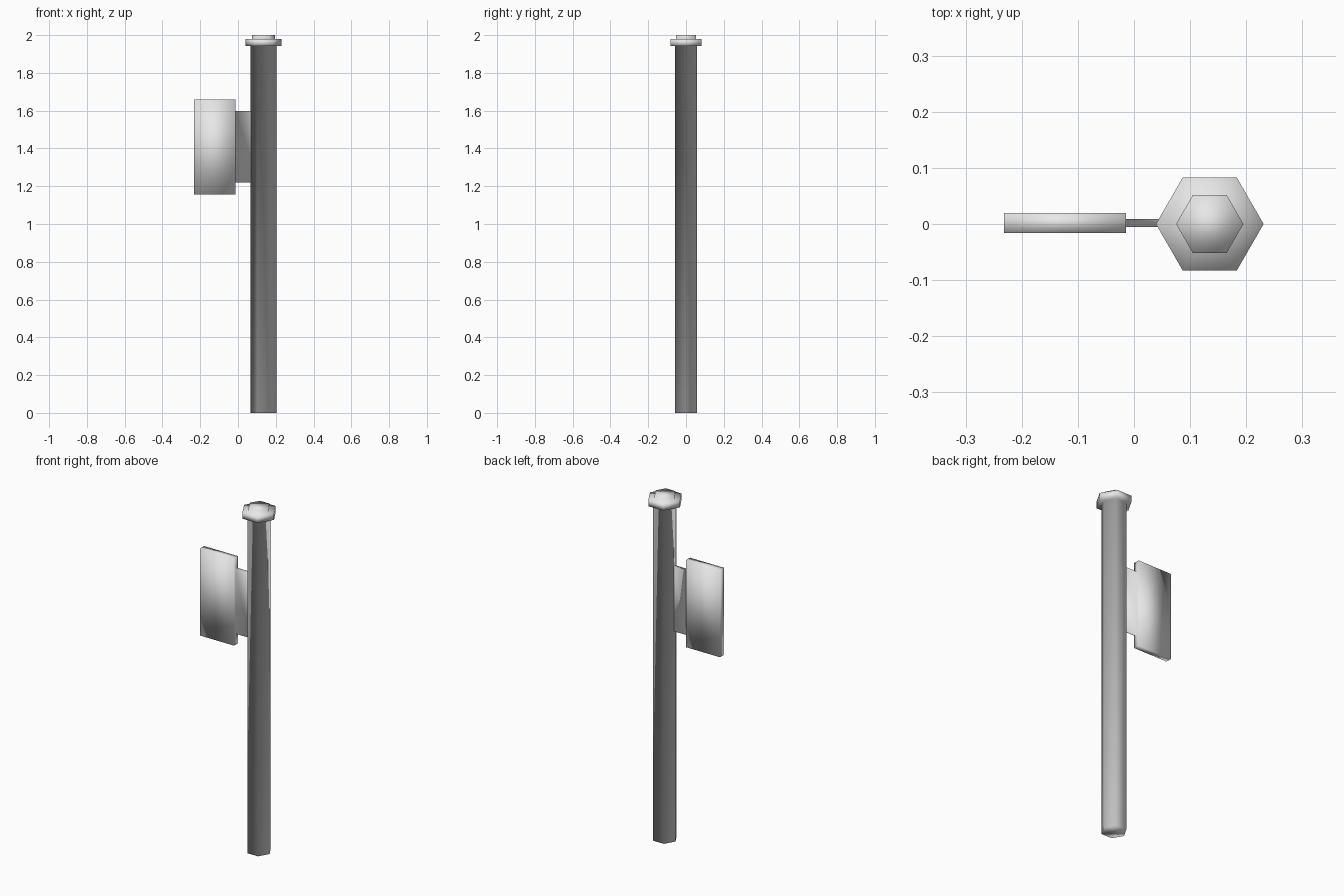
import bpy, bmesh, math

cube = bpy.data.objects.get("Cube")
if cube:
    bpy.data.objects.remove(cube, do_unlink=True)

grey = bpy.data.materials.new("light grey")
grey.use_nodes = True
colour = (0.8, 0.8, 0.8, 1)
grey.diffuse_color = colour
grey.node_tree.nodes["Principled BSDF"].inputs["Base Color"].default_value = colour


def loft(name, rings):
    """Join equal-sized rings of points into one closed, smooth-shaded skin."""
    bm = bmesh.new()
    loops = [[bm.verts.new(p) for p in ring] for ring in rings]
    for a, b in zip(loops, loops[1:]):
        for i in range(len(a)):
            j = (i + 1) % len(a)
            bm.faces.new((a[i], a[j], b[j], b[i]))
    bm.faces.new(loops[0][::-1])
    bm.faces.new(loops[-1])
    bmesh.ops.recalc_face_normals(bm, faces=bm.faces[:])
    for face in bm.faces:
        face.smooth = True
    mesh = bpy.data.meshes.new(name)
    bm.to_mesh(mesh)
    bm.free()
    mesh.materials.append(grey)
    obj = bpy.data.objects.new(name, mesh)
    bpy.context.collection.objects.link(obj)
    return obj


def hexagon(radius, z, cx=0.135):
    return [(cx + radius * math.cos(k * math.pi / 3),
             radius * math.sin(k * math.pi / 3), z) for k in range(6)]


def upright(x, y0, y1, z0, z1):
    return [(x, y0, z0), (x, y1, z0), (x, y1, z1), (x, y0, z1)]


# Six-sided pole with its stepped cap
profile = [(0.068, 0), (0.068, 1.943), (0.096, 1.943),
           (0.096, 1.979), (0.06, 1.979), (0.06, 2.0)]
loft("pole_with_cap", [hexagon(r, z) for r, z in profile])

# Flat panel with a thin bracket reaching into the pole
panel = (-0.016, 0.02, 1.155, 1.66)
bracket = (-0.005, 0.009, 1.22, 1.597)
loft("side_panel_with_bracket", [
    upright(-0.232, *panel), upright(-0.014, *panel),
    upright(-0.014, *bracket), upright(0.08, *bracket)])
